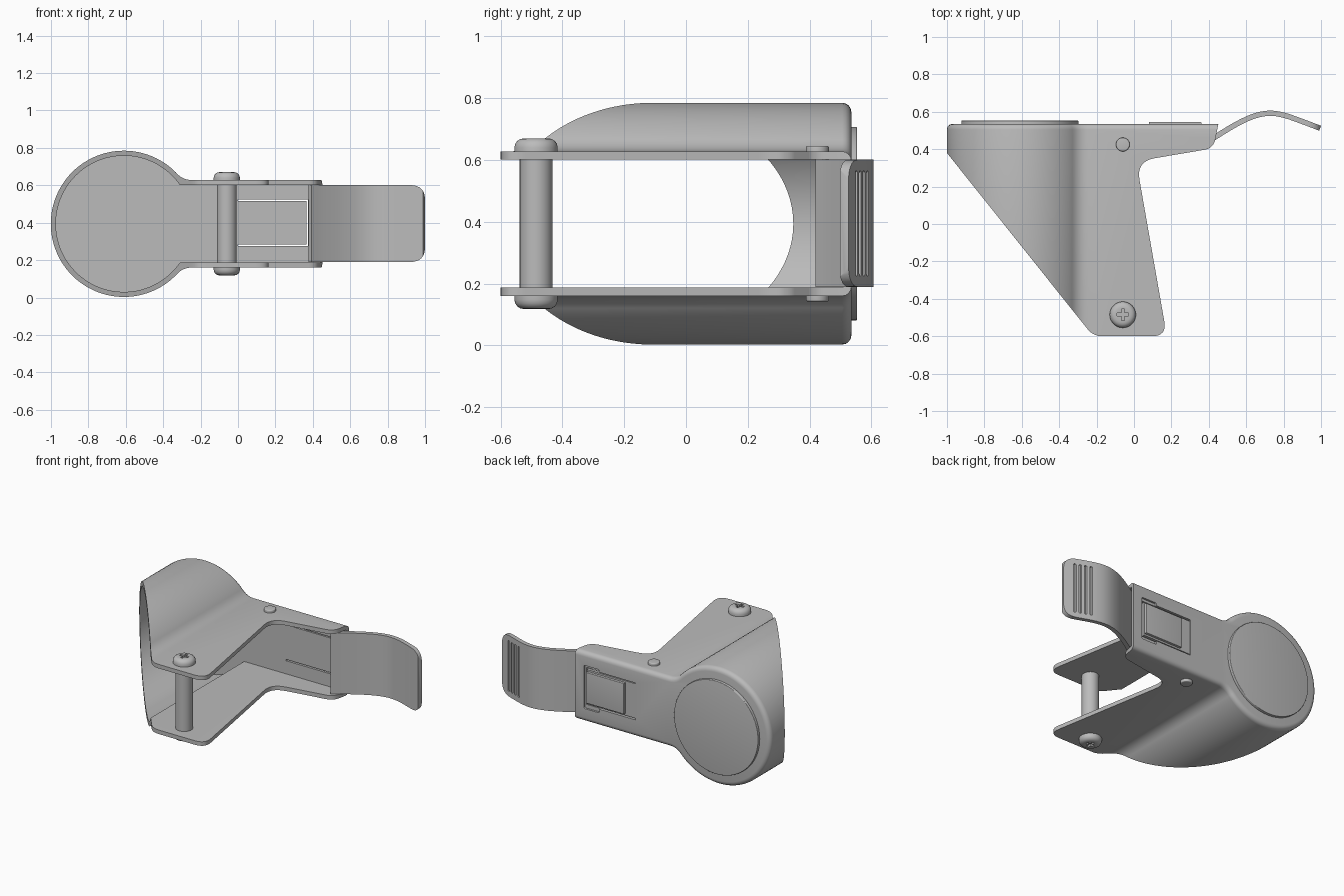
import bpy, bmesh
from math import sin, cos, asin, pi, radians
from mathutils import Vector

if "Cube" in bpy.data.objects:
    bpy.data.objects.remove(bpy.data.objects["Cube"], do_unlink=True)

grey = bpy.data.materials.new("satin_grey")
grey.use_nodes = True
grey.diffuse_color = (0.5, 0.5, 0.5, 1)
grey.node_tree.nodes["Principled BSDF"].inputs["Base Color"].default_value = (0.5, 0.5, 0.5, 1)

ZC = 0.394          # mid height of the symmetric housing
BACK = 0.535        # outer face of the back wall
WALL = 0.027


def rounded(corners, steps=8):
    """Polygon from (x, y, reach); reach > 0 rounds that corner."""
    out, n = [], len(corners)
    for i, (x, y, d) in enumerate(corners):
        p = Vector((x, y))
        if not d:
            out.append(p)
            continue
        a, b = (Vector(corners[j][:2]) for j in (i - 1, (i + 1) % n))
        a, b = p + (a - p).normalized() * d, p + (b - p).normalized() * d
        for k in range(steps + 1):
            t = k / steps
            out.append(a * (1 - t) ** 2 + p * 2 * t * (1 - t) + b * t * t)
    return out


def prism(name, pts, axis, lo, hi, bevel=0, end=None):
    """Extrude a 2D outline along y or z, optionally rounding one end."""
    place = (lambda p, h: (p[0], h, p[1])) if axis == "y" else (lambda p, h: (p[0], p[1], h))
    bm = bmesh.new()
    low = [bm.verts.new(place(p, lo)) for p in pts]
    top = [bm.verts.new(place(p, hi)) for p in pts]
    caps = {lo: bm.faces.new(low), hi: bm.faces.new(top)}
    for i in range(len(pts)):
        bm.faces.new((low[i - 1], low[i], top[i], top[i - 1]))
    bmesh.ops.recalc_face_normals(bm, faces=bm.faces)
    if bevel:
        bmesh.ops.bevel(bm, geom=list(caps[end].edges), offset=bevel, segments=4,
                        profile=0.5, affect="EDGES", clamp_overlap=False)
    mesh = bpy.data.meshes.new(name)
    bm.to_mesh(mesh)
    bm.free()
    mesh.materials.append(grey)
    obj = bpy.data.objects.new(name, mesh)
    bpy.context.collection.objects.link(obj)
    return obj


def box(name, x0, x1, z0, z1, y0, y1, r=0, bevel=0):
    pts = rounded([(x0, z0, r), (x1, z0, r), (x1, z1, r), (x0, z1, r)], 5)
    return prism(name, pts, "y", y0, y1, bevel, y1)


def disc(x, y, r, n=48):
    return [(x + r * cos(2 * pi * i / n), y + r * sin(2 * pi * i / n)) for i in range(n)]


def combine(obj, operation, *tools):
    """Apply booleans and discard the tools."""
    for tool in tools:
        tool.hide_render = True
        mod = obj.modifiers.new("cut", "BOOLEAN")
        mod.operation, mod.object, mod.solver = operation, tool, "EXACT"
        bpy.context.view_layer.update()
        graph = bpy.context.evaluated_depsgraph_get()
        mesh = bpy.data.meshes.new_from_object(obj.evaluated_get(graph))
        obj.modifiers.clear()
        obj.data = mesh
        bpy.data.objects.remove(tool, do_unlink=True)


def keyhole(r, half, x_end, blend):
    """Round drum outline joined to a straight arm."""
    cx, a, n = -0.61, asin(half / r), 72
    xc = cx + r * cos(a)
    s = a + blend * 2.8
    pts = [(x_end, ZC + half, 0), (xc, ZC + half, blend)]
    for i in range(n + 1):
        t = s + (2 * pi - 2 * s) * i / n
        pts.append((cx + r * cos(t), ZC + r * sin(t), 0))
    pts += [(xc, ZC - half, blend), (x_end, ZC - half, 0)]
    return rounded(pts, 6)


# Housing: keyhole shell, trimmed to its side silhouette
housing = prism("housing", keyhole(0.391, 0.234, 0.6, 0.05), "y", -0.7, BACK, 0.03, BACK)
cavity = prism("cavity", keyhole(0.364, 0.207, 0.7, 0.002), "y", -0.8, BACK - WALL)
silhouette = prism("silhouette", rounded([
    (-1.1, 0.7, 0), (-1.1, 0.505, 0), (-0.218, -0.6, 0.05), (0.176, -0.6, 0.08),
    (0.012, 0.335, 0.1), (0.425, 0.405, 0.05), (0.452, 0.54, 0), (0.452, 0.7, 0)]),
    "z", -0.2, 1.0)
combine(housing, "DIFFERENCE", cavity)
combine(housing, "INTERSECT", silhouette)

# Latch window and its shallow end recess in the back wall
combine(housing, "DIFFERENCE",
        box("window", 0, 0.375, 0.275, 0.523, 0.45, 0.6),
        box("recess", 0.27, 0.385, 0.25, 0.54, BACK - 0.013, 0.6, 0.01))

# Round cover on the back of the drum
prism("round_cover", disc(-0.61, ZC, 0.313, 72), "y", 0.52, 0.553, 0.004, 0.553)

# Sliding latch with ribbed thumb block
box("latch_panel", 0.0, 0.365, 0.283, 0.515, 0.51, 0.53)
box("latch_slide", 0.08, 0.36, 0.295, 0.503, 0.525, 0.546, 0, 0.004)
thumb = box("latch_thumb_block", -0.05, 0.14, 0.29, 0.505, 0.53, 0.59, 0.012, 0.012)
combine(thumb, "DIFFERENCE", *[
    box("groove", x, x + 0.018, 0.315, 0.48, 0.578, 0.62, 0.006)
    for x in (-0.03, 0.005, 0.04, 0.075)])

# Curved spring lever
path = [Vector(p) for p in [(0.385, 0.43), (0.45, 0.475), (0.55, 0.535), (0.64, 0.576),
                            (0.72, 0.592), (0.8, 0.582), (0.9, 0.548), (0.995, 0.512)]]
ends = [path[0] * 2 - path[1]] + path + [path[-1] * 2 - path[-2]]
curve = []
for a, b, c, d in zip(ends, ends[1:], ends[2:], ends[3:]):
    for k in range(6):
        t = k / 6
        curve.append(0.5 * (2 * b + (c - a) * t + (2 * a - 5 * b + 4 * c - d) * t * t
                            + (3 * b - a - 3 * c + d) * t ** 3))
curve.append(path[-1])
upper, lower = [], []
for i, p in enumerate(curve):
    t = (curve[min(i + 1, len(curve) - 1)] - curve[max(i - 1, 0)]).normalized()
    offset = Vector((-t.y, t.x)) * 0.014
    upper.append(p + offset)
    lower.append(p - offset)
lever = prism("lever", upper + lower[::-1], "z", 0.19, 0.601)
combine(lever, "INTERSECT", prism("lever_outline", rounded([
    (0.2, 0.1, 0), (0.2, 0.7, 0), (0.9, 0.7, 0), (0.9, 0.601, 0), (1.0, 0.601, 0.08),
    (1.0, 0.19, 0.08), (0.9, 0.19, 0), (0.9, 0.1, 0)]), "y", 0.2, 0.8))
for i in range(4):
    x = 0.825 + 0.033 * i
    y = 0.574 - 0.352 * (x - 0.825)
    combine(lever, "DIFFERENCE",
            box("groove", x, x + 0.016, 0.225, 0.565, y + 0.003, y + 0.06, 0.007))

# Cross rod, screw heads and pivot pins
PX, ROD_Y, PIN_Y = -0.06, -0.485, 0.425
prism("cross_rod", disc(PX, ROD_Y, 0.053), "z", 0.17, 0.62)
for side, label in ((1, "upper"), (-1, "lower")):
    face, crown = ZC + side * 0.23, ZC + side * 0.276
    head = prism(label + "_screw_head", disc(PX, ROD_Y, 0.07), "z", face, crown, 0.03, crown)
    for w, h in ((0.03, 0.008), (0.008, 0.03)):
        slot = [(PX - w, ROD_Y - h), (PX + w, ROD_Y - h), (PX + w, ROD_Y + h), (PX - w, ROD_Y + h)]
        combine(head, "DIFFERENCE",
                prism("slot", slot, "z", crown - side * 0.014, crown + side * 0.05))
    tip = ZC + side * 0.252
    prism(label + "_pivot_pin", disc(PX, PIN_Y, 0.037, 32), "z", face, tip, 0.006, tip)

# Smooth shading with sharp edges kept
for obj in bpy.context.collection.objects:
    if obj.type == "MESH" and grey.name in obj.data.materials:
        obj.data.shade_smooth()
        obj.data.set_sharp_from_angle(angle=radians(30))
